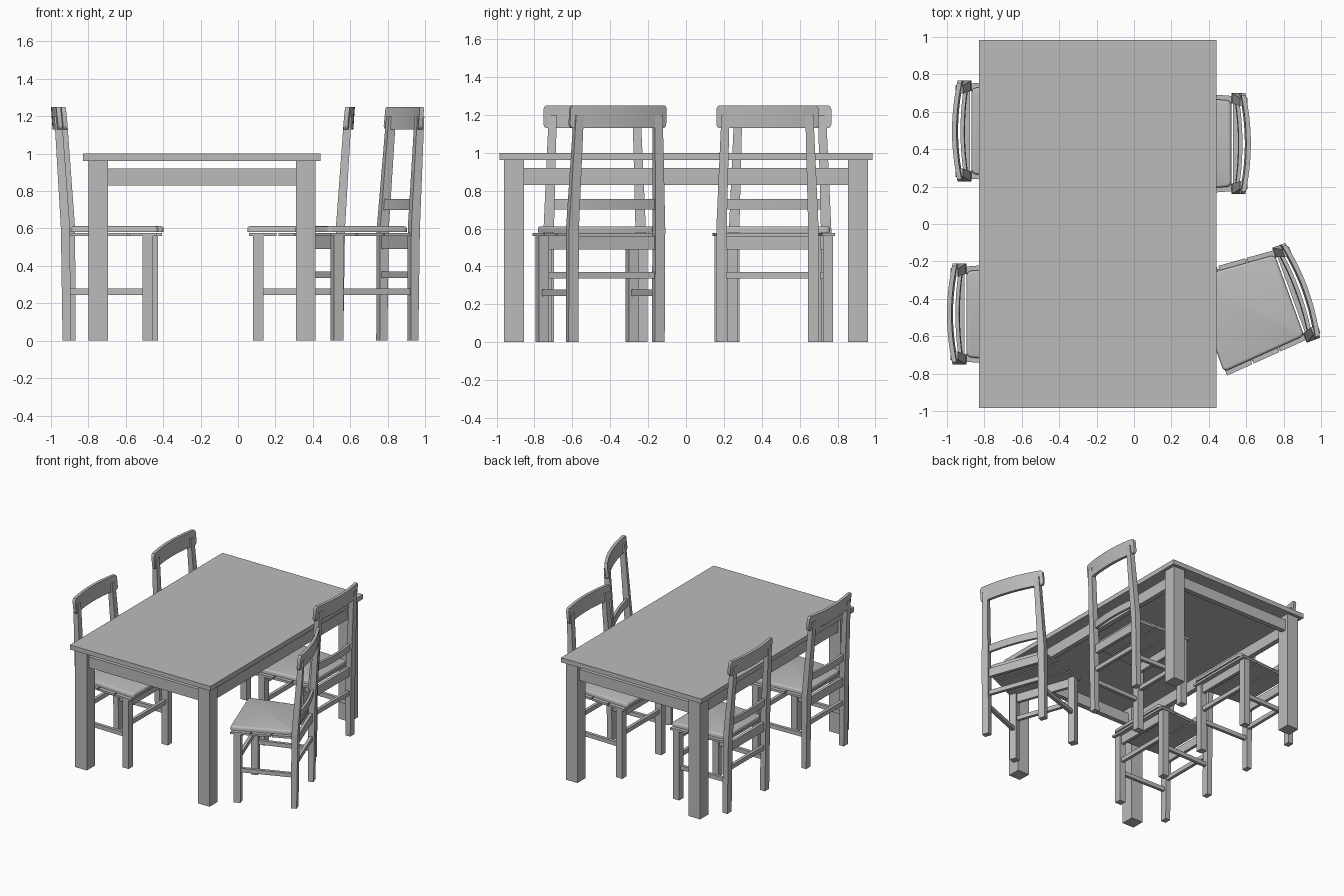
import bpy, bmesh, math
from mathutils import Matrix

if "Cube" in bpy.data.objects:
    bpy.data.objects.remove(bpy.data.objects["Cube"])

wood = bpy.data.materials.new("grey wood")
wood.diffuse_color = (0.5, 0.5, 0.5, 1)
wood.use_nodes = True
wood.node_tree.nodes["Principled BSDF"].inputs["Base Color"].default_value = wood.diffuse_color


def mesh_from(name, bm, smooth=False):
    bmesh.ops.recalc_face_normals(bm, faces=bm.faces)
    me = bpy.data.meshes.new(name)
    for f in bm.faces:
        f.smooth = smooth
    bm.to_mesh(me)
    bm.free()
    if smooth:
        me.set_sharp_from_angle(angle=math.radians(35))
    me.materials.append(wood)
    return me


def loft(rings):
    """Skin a list of equal-length rings and cap both ends."""
    bm = bmesh.new()
    vs = [[bm.verts.new(p) for p in r] for r in rings]
    n = len(vs[0])
    for a, b in zip(vs, vs[1:]):
        for i in range(n):
            j = (i + 1) % n
            bm.faces.new((a[i], a[j], b[j], b[i]))
    bm.faces.new(vs[0])
    bm.faces.new(vs[-1])
    return bm


def rect(x0, x1, y0, y1, z):
    return [(x0, y0, z), (x1, y0, z), (x1, y1, z), (x0, y1, z)]


def box(x0, x1, y0, y1, z0, z1):
    return loft([rect(x0, x1, y0, y1, z0), rect(x0, x1, y0, y1, z1)])


def bowed_bar(half, z0, z1, back, bow, thick, lean, cut):
    """Bar across the chair, bowed backwards, leaning, with eased end corners."""
    ts = [-1, -0.985, -0.95] + [i / 5 for i in range(-4, 5)] + [0.95, 0.985, 1]
    rings = []
    for t in ts:
        e = cut * {1: 1, 0.985: 0.4, 0.95: 0}.get(abs(t), 0)
        x = back + bow * t * t
        lo, hi, y = z0 + e, z1 - e, t * half
        k = lean * (z1 - z0)
        rings.append([(x + k, y, lo), (x + k + thick, y, lo),
                      (x + thick, y, hi), (x, y, hi)])
    return loft(rings)


def add(name, me, matrix=Matrix()):
    ob = bpy.data.objects.new(name, me)
    bpy.context.collection.objects.link(ob)
    ob.matrix_world = matrix


# ---- Table ----
X0, X1, Y = -0.83, 0.44, 0.985
add("table_top", mesh_from("table_top", box(X0, X1, -Y, Y, 0.962, 1.0)))
for sy in (-1, 1):
    ya, yb = sorted((sy * 0.855, sy * 0.96))
    for x in (-0.80, 0.31):
        add("table_leg", mesh_from("table_leg", box(x, x + 0.105, ya, yb, 0, 0.962)))
    ya, yb = sorted((sy * 0.895, sy * 0.935))
    add("table_end_apron", mesh_from("table_end_apron", box(-0.70, 0.31, ya, yb, 0.83, 0.92)))
for x in (-0.775, 0.35):
    add("table_side_apron", mesh_from("table_side_apron",
        box(x, x + 0.04, -0.855, 0.855, 0.83, 0.92)))

# ---- Chair parts: back at x = 0, facing +x, shared by all chairs ----
parts = []


def part(name, bm, smooth=False):
    parts.append((name, mesh_from(name, bm, smooth)))


for s in (-1, 1):
    # back leg runs straight to the seat, then leans back and inwards
    part("back_post", loft([rect(0.062, 0.105, s * 0.215, s * 0.27, 0),
                            rect(0.053, 0.102, s * 0.215, s * 0.27, 0.6),
                            rect(0.018, 0.058, s * 0.20, s * 0.243, 1.2)]))
    part("front_leg", box(0.49, 0.545, s * 0.225, s * 0.28, 0, 0.56))
    part("side_stretcher", loft([
        [(0.09, s * 0.23, 0.245), (0.09, s * 0.255, 0.245),
         (0.09, s * 0.255, 0.278), (0.09, s * 0.23, 0.278)],
        [(0.50, s * 0.24, 0.245), (0.50, s * 0.265, 0.245),
         (0.50, s * 0.265, 0.278), (0.50, s * 0.24, 0.278)]]))

for x, end in ((0.07, "back"), (0.505, "front")):
    part(end + "_stretcher", box(x, x + 0.025, -0.23, 0.23, 0.335, 0.37))
    part(end + "_apron", box(x, x + 0.025, -0.23, 0.23, 0.49, 0.56))

# seat slats, wider towards the front
for i in range(3):
    a, b = 0.105 + i * 0.157, 0.105 + i * 0.157 + 0.147
    wa, wb = (0.255 + 0.075 * (u - 0.105) for u in (a, b))
    ring = [(a, -wa), (b, -wb), (b, wb), (a, wa)]
    part("seat_slat", loft([[(x, y, z) for x, y in ring] for z in (0.56, 0.577)]))

# seat pad with rounded edges
ring = [(0.105, -0.23), (0.575, -0.265), (0.575, 0.265), (0.105, 0.23)]
pad = loft([[(x, y, z) for x, y in ring] for z in (0.58, 0.612)])
upright = [e for e in pad.edges if abs(e.verts[0].co.z - e.verts[1].co.z) > 0.01]
bmesh.ops.bevel(pad, geom=upright, offset=0.025, segments=4, profile=0.5, affect='EDGES')
rim = [e for e in pad.edges if min(v.co.z for v in e.verts) > 0.61]
bmesh.ops.bevel(pad, geom=rim, offset=0.014, segments=3, profile=0.5, affect='EDGES')
part("seat", pad, True)

# curved head rail and lower back slat
part("head_rail", bowed_bar(0.27, 1.13, 1.25, 0.0, 0.03, 0.024, 0.07, 0.02), True)
part("back_slat", bowed_bar(0.225, 0.70, 0.757, 0.045, 0.017, 0.02, 0.07, 0), True)

# ---- Place the four chairs ----
for x, y, turn in ((-0.973, 0.497, 0), (-1.0, -0.482, 0),
                   (0.625, 0.43, 180), (0.93, -0.345, 200)):
    m = Matrix.Translation((x, y, 0)) @ Matrix.Rotation(math.radians(turn), 4, 'Z')
    for name, me in parts:
        add("chair_" + name, me, m)
